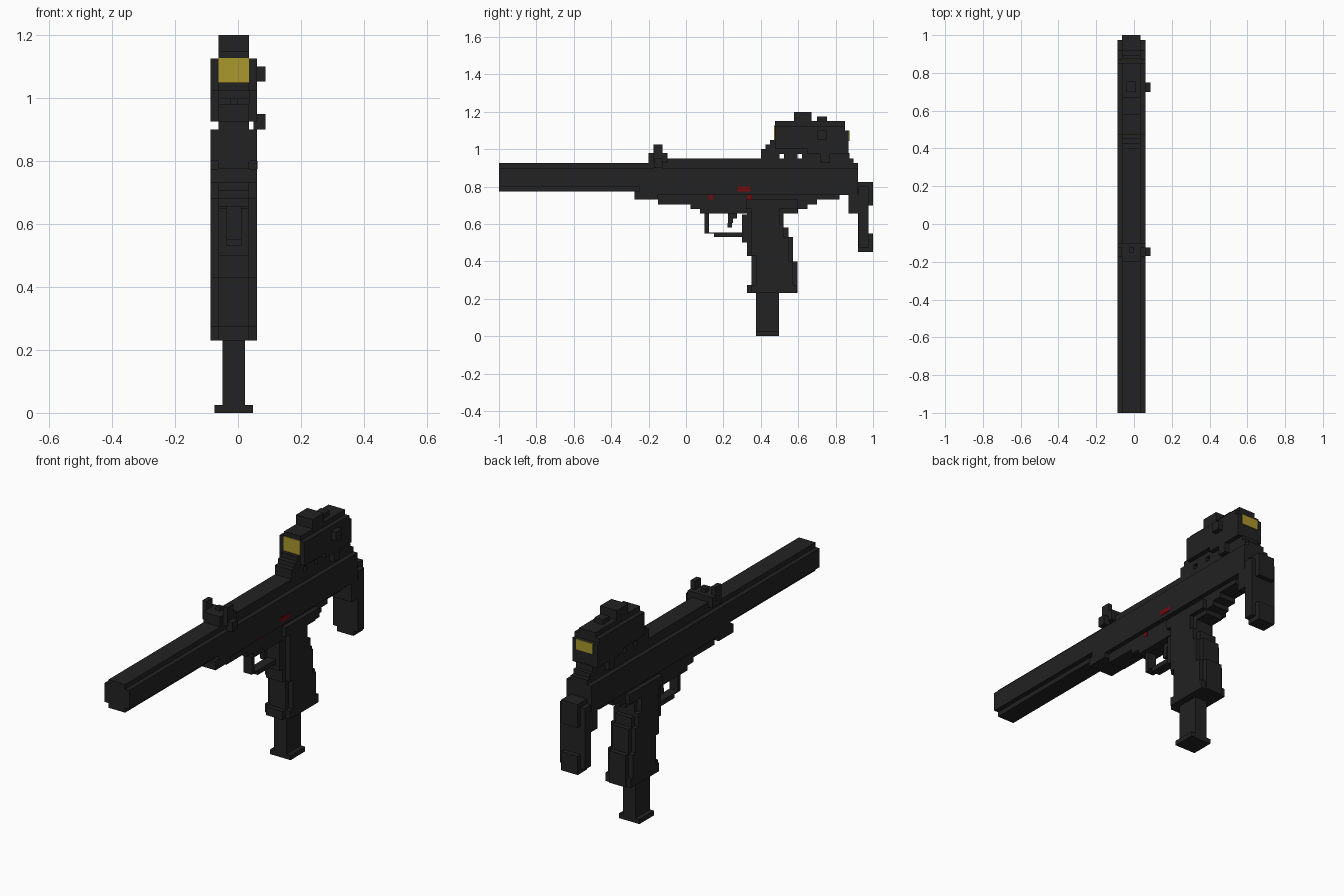
import bpy, bmesh

def material(name, rgb):
    m = bpy.data.materials.new(name)
    m.diffuse_color = (*rgb, 1)
    return m

BLACK = material("matte black", (0.016, 0.016, 0.016))
GOLD = material("gold glass", (0.40, 0.31, 0.027))
RED = material("dark red", (0.17, 0.003, 0.004))

# Shared half-widths measured from the body's centre plane
CX, WIDE, SLIM = -0.0135, 0.0735, 0.049

def prism(name, pts, half, mat=BLACK, cx=CX):
    """Side-view (y, z) outline extruded across x."""
    bm = bmesh.new()
    f = bm.faces.new([bm.verts.new((cx - half, y, z)) for y, z in pts])
    r = bmesh.ops.extrude_face_region(bm, geom=[f])
    vs = [v for v in r["geom"] if isinstance(v, bmesh.types.BMVert)]
    bmesh.ops.translate(bm, verts=vs, vec=(2 * half, 0, 0))
    bmesh.ops.recalc_face_normals(bm, faces=bm.faces[:])
    me = bpy.data.meshes.new(name)
    bm.to_mesh(me)
    bm.free()
    me.materials.append(mat)
    ob = bpy.data.objects.new(name, me)
    bpy.context.collection.objects.link(ob)
    return ob

def box(name, y0, y1, z0, z1, half=WIDE, mat=BLACK, cx=CX):
    return prism(name, [(y0, z0), (y1, z0), (y1, z1), (y0, z1)], half, mat, cx)

def steps(start, moves):
    """Staircase outline: alternate y and z targets from a start point."""
    pts, (y, z) = [start], start
    for i, v in enumerate(moves):
        y, z = (v, z) if i % 2 == 0 else (y, v)
        pts.append((y, z))
    return pts

# Suppressor with stepped corners
box("suppressor_sides", -1, -0.25, 0.80, 0.90)
box("suppressor_core", -1, -0.22, 0.775, 0.925, SLIM)

# Receiver: wide middle, slim top rail and stepped slim underside
box("receiver", -0.25, 0.92, 0.755, 0.90)
box("receiver_front_lip", -0.275, -0.15, 0.73, 0.775)
prism("receiver_top", steps((-0.225, 0.89), [0.92, 0.925, 0.895, 0.95, -0.20, 0.925, -0.225]), SLIM)
prism("receiver_underside", steps((-0.275, 0.77), [-0.275, 0.73, -0.15, 0.705, 0.025, 0.68, 0.075, 0.655,
      0.60, 0.68, 0.65, 0.705, 0.70, 0.73, 0.82, 0.755, 0.87, 0.77])[1:], SLIM)
box("receiver_lower_panel", 0.32, 0.60, 0.68, 0.73, WIDE)

# Front sight: base, post, two wings and side knob
box("front_sight_base", -0.20, -0.10, 0.94, 0.98, SLIM)
box("front_sight_post", -0.15, -0.125, 0.97, 1.0, 0.0125)
for side, s in (("left", -1), ("right", 1)):
    prism("front_sight_wing_" + side, [(-0.175, 0.925), (-0.10, 0.925), (-0.10, 0.98),
          (-0.125, 0.98), (-0.125, 1.025), (-0.175, 1.025)], 0.01225, cx=CX + s * 0.06125)
box("front_sight_knob", -0.17, -0.125, 0.90, 0.95, 0.0185, cx=0.0685)

# Scope mount with gaps below the scope
for y0, y1 in ((0.40, 0.50), (0.525, 0.595), (0.62, 0.875)):
    box("scope_mount_foot", y0, y1, 0.94, 0.98, SLIM)
prism("scope_mount", steps((0.40, 0.975), [0.85, 1.05, 0.45, 1.025, 0.425, 1.0, 0.40]), SLIM)
box("scope_clamp", 0.72, 0.77, 0.925, 1.0)
box("rear_sight_block", 0.80, 0.875, 0.90, 0.95, SLIM)

# Scope body, knobs and lenses
prism("scope_body", steps((0.475, 1.0), [0.65, 0.975, 0.87, 1.10, 0.85, 1.125, 0.475]), WIDE)
box("scope_top", 0.475, 0.85, 1.10, 1.15, SLIM)
box("scope_rear_skirt", 0.70, 0.85, 0.95, 1.0, SLIM)
box("elevation_knob", 0.577, 0.672, 1.15, 1.175, SLIM)
box("elevation_knob_cap", 0.577, 0.672, 1.17, 1.20, SLIM)
box("rear_top_knob", 0.70, 0.754, 1.15, 1.175, 0.025)
box("windage_knob", 0.70, 0.75, 1.053, 1.10, 0.0185, cx=0.0685)
box("front_lens", 0.471, 0.476, 1.027, 1.127, SLIM, GOLD)
box("rear_lens", 0.869, 0.874, 1.045, 1.10, SLIM, GOLD)

# Grip: slim full outline plus wider side cheeks
prism("grip_core", steps((0.325, 0.70), [0.325, 0.65, 0.30, 0.50, 0.325, 0.43, 0.35, 0.275, 0.325, 0.23,
      0.597, 0.40, 0.572, 0.53, 0.547, 0.58, 0.522, 0.70])[1:], SLIM)
prism("grip_cheeks", steps((0.35, 0.70), [0.35, 0.43, 0.375, 0.23, 0.572, 0.40, 0.547, 0.53,
      0.522, 0.60, 0.50, 0.70])[1:], WIDE)
box("grip_base", 0.35, 0.59, 0.23, 0.275)

# Magazine and its base plate
box("magazine", 0.375, 0.497, 0.02, 0.24, 0.036)
box("magazine_base", 0.375, 0.497, 0.0, 0.025, 0.0605)

# Trigger guard and trigger
prism("trigger_guard", [(0.10, 0.66), (0.10, 0.55), (0.15, 0.55), (0.15, 0.53), (0.31, 0.53),
      (0.31, 0.555), (0.122, 0.555), (0.122, 0.66)], 0.025)
prism("trigger", steps((0.225, 0.66), [0.225, 0.605, 0.25, 0.63, 0.272, 0.66])[1:], 0.0125)
box("trigger_tip", 0.222, 0.247, 0.58, 0.605, 0.0125)

# Folding stock: hinge block and rear plate with a rear notch
box("stock_hinge", 0.87, 0.925, 0.655, 0.76)
prism("stock_plate", [(0.92, 0.45), (1.0, 0.45), (1.0, 0.55), (0.975, 0.55), (0.975, 0.70),
      (1.0, 0.70), (1.0, 0.825), (0.92, 0.825)], SLIM)
prism("stock_sides", [(0.922, 0.475), (0.975, 0.475), (0.975, 0.80), (0.922, 0.80)], WIDE)

# Red marks on the right side
RX = CX + WIDE
box("selector_mark", 0.275, 0.345, 0.775, 0.80, 0.002, RED, RX)
for y in (0.12, 0.325):
    box("pin_mark", y, y + 0.025, 0.73, 0.754, 0.002, RED, CX + SLIM)
